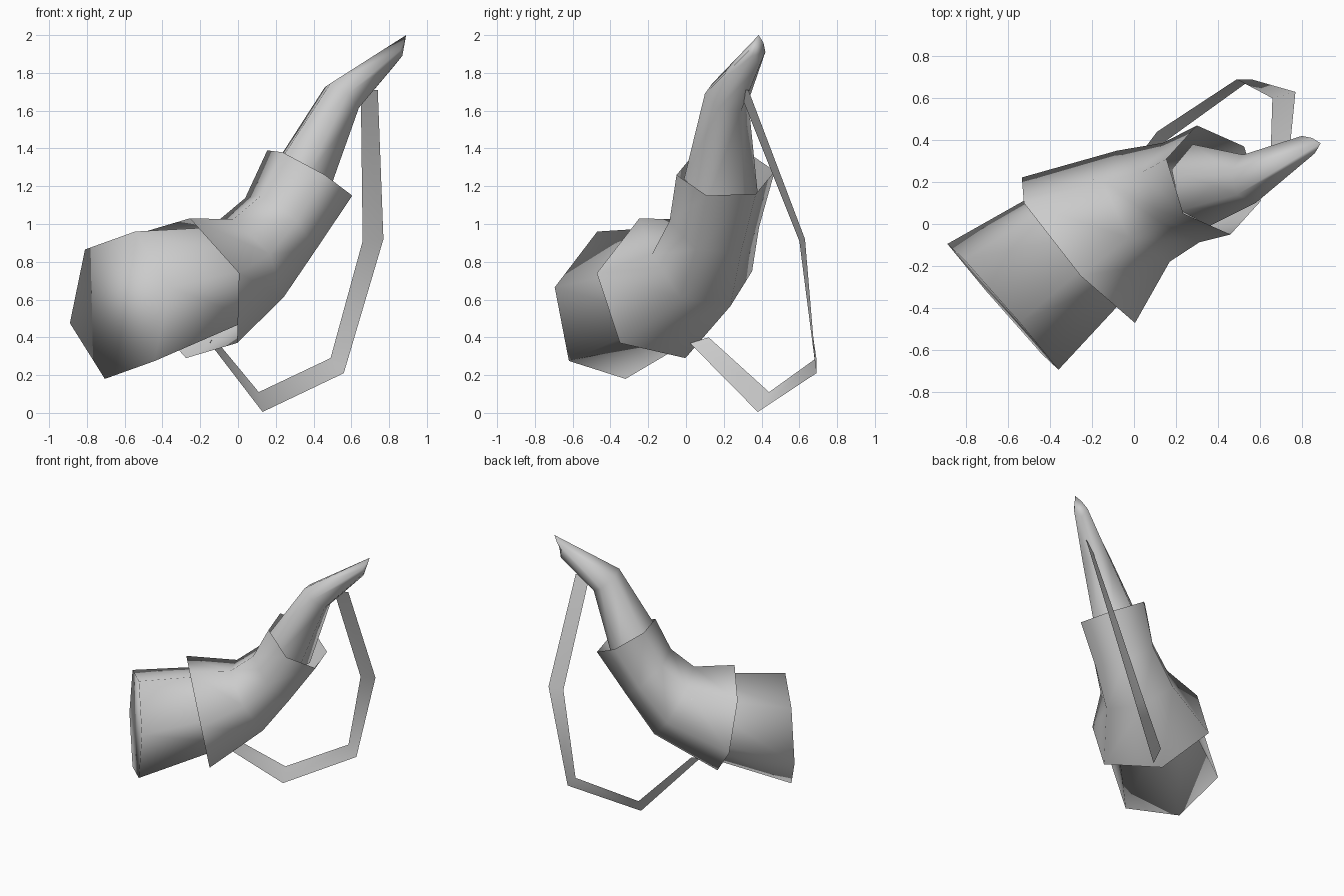
import bpy
from mathutils import Vector as V

if "Cube" in bpy.data.objects:
    bpy.data.objects.remove(bpy.data.objects["Cube"])

grey = bpy.data.materials.new("plain_grey")
grey.diffuse_color = (0.6, 0.6, 0.6, 1)
grey.use_nodes = True
grey.node_tree.nodes["Principled BSDF"].inputs["Base Color"].default_value = grey.diffuse_color


def hexagon(centre, u, v):
    """Six-sided ring from its centre and two of its spokes."""
    c, u, v = V(centre), V(u), V(v)
    return [c + s for s in (u + v, u, -v, -u - v, -u, v)]


def loft(name, rings, closed=True, cap_start=False, cap_end=False):
    """Skin a row of rings into one smooth part."""
    n = len(rings[0])
    verts = [p for ring in rings for p in ring]
    faces = []
    for r in range(len(rings) - 1):
        for i in range(n if closed else n - 1):
            j = (i + 1) % n
            faces.append((r * n + i, r * n + j, (r + 1) * n + j, (r + 1) * n + i))
    if cap_start:
        faces.append(tuple(reversed(range(n))))
    if cap_end:
        faces.append(tuple(range(len(verts) - n, len(verts))))
    mesh = bpy.data.meshes.new(name)
    mesh.from_pydata(verts, [], faces)
    mesh.materials.append(grey)
    mesh.polygons.foreach_set("use_smooth", [True] * len(faces))
    # normals point outwards: the rings run clockwise along the horn
    if closed:
        mesh.flip_normals()
    mesh.update()
    obj = bpy.data.objects.new(name, mesh)
    bpy.context.collection.objects.link(obj)
    return obj


# wide end of the horn, closed at its outer face
loft("horn_mouth", [
    hexagon((-0.625, -0.395, 0.57), (0.185, -0.225, -0.295), (0.08, -0.075, 0.39)),
    hexagon((-0.06, 0.05, 0.71), (0.133, -0.162, -0.212), (0.058, -0.054, 0.28)),
], cap_start=True)

# bent middle sleeve, open at both flared ends
loft("horn_sleeve", [
    hexagon((-0.265, -0.125, 0.66), (0.26, -0.225, -0.29), (0.01, -0.122, 0.37)),
    hexagon((0.045, 0.085, 0.795), (0.195, -0.115, -0.185), (-0.07, -0.15, 0.23)),
    hexagon((0.225, 0.15, 1.0), (0.187, -0.097, -0.137), (-0.1, -0.14, 0.153)),
    hexagon((0.38, 0.21, 1.27), (0.225, -0.1, -0.12), (-0.145, -0.16, 0.11)),
])

# narrow tip with a slanted end
tip_end = [V(p) for p in ((0.86, 0.335, 1.92), (0.87, 0.35, 1.89), (0.83, 0.39, 1.84),
                          (0.80, 0.42, 1.91), (0.85, 0.41, 1.96), (0.89, 0.385, 2.0))]
loft("horn_tip", [
    hexagon((0.32, 0.185, 1.2), (0.14, -0.075, -0.09), (-0.1, -0.12, 0.13)),
    hexagon((0.55, 0.215, 1.67), (0.09, -0.04, -0.055), (-0.06, -0.075, 0.075)),
    tip_end,
], cap_end=True)

# hanging strap, a flat ribbon from sleeve to tip
loft("strap", [
    [V((-0.15, 0.02, 0.37)), V((-0.13, 0.12, 0.40))],
    [V((0.13, 0.38, 0.005)), V((0.11, 0.44, 0.11))],
    [V((0.56, 0.69, 0.21)), V((0.49, 0.69, 0.29))],
    [V((0.77, 0.63, 0.92)), V((0.66, 0.60, 0.91))],
    [V((0.74, 0.33, 1.71)), V((0.65, 0.28, 1.71))],
], closed=False)
